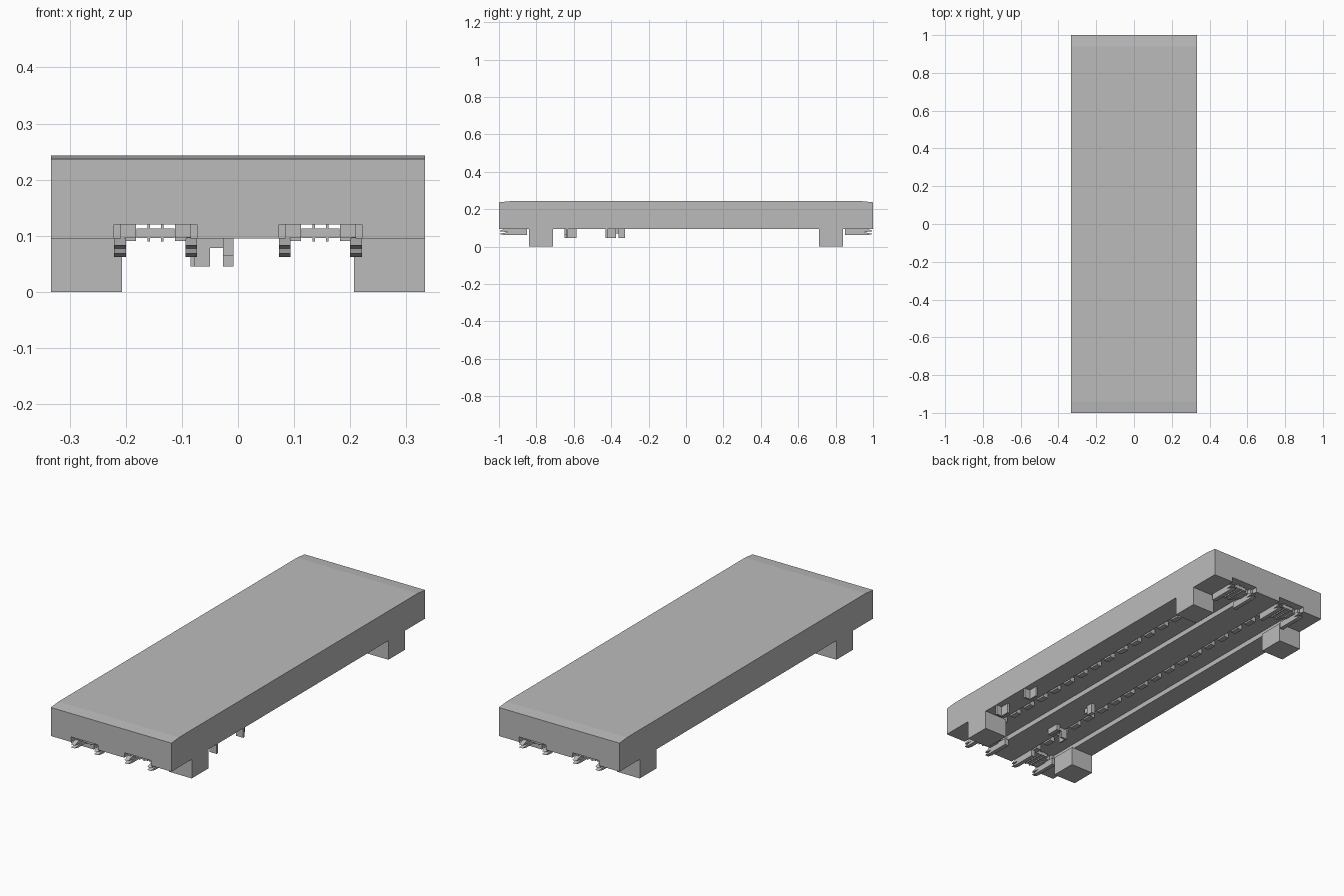
import bpy, bmesh

cube = bpy.data.objects.get("Cube")
if cube:
    bpy.data.objects.remove(cube, do_unlink=True)

grey = bpy.data.materials.new("plain_grey")
grey.use_nodes = True
COLOUR = (0.5, 0.5, 0.5, 1)
grey.diffuse_color = COLOUR
grey.node_tree.nodes["Principled BSDF"].inputs["Base Color"].default_value = COLOUR


def make(name, bm):
    bmesh.ops.recalc_face_normals(bm, faces=bm.faces)
    mesh = bpy.data.meshes.new(name)
    bm.to_mesh(mesh)
    bm.free()
    mesh.materials.append(grey)
    obj = bpy.data.objects.new(name, mesh)
    bpy.context.collection.objects.link(obj)
    return obj


def boxes(name, ranges):
    """One object made of boxes given as x, y and z ranges."""
    bm = bmesh.new()
    for x, y, z in ranges:
        vs = bmesh.ops.create_cube(bm, size=1)["verts"]
        for v in vs:
            v.co = [(r[0] + r[1]) / 2 + c * abs(r[1] - r[0])
                    for r, c in zip((x, y, z), v.co)]
    return make(name, bm)


BASE, TOP, HALF = 0.095, 0.243, 0.333
ROOF = 0.12
IN, OUT = 0.073, 0.221


# Deck: a section with two channels below, lofted with sloping end strips
def section(top):
    return [(-HALF, top), (-HALF, BASE), (-OUT, BASE), (-OUT, ROOF), (-IN, ROOF), (-IN, BASE),
            (IN, BASE), (IN, ROOF), (OUT, ROOF), (OUT, BASE), (HALF, BASE), (HALF, top)]


bm = bmesh.new()
rings = [[bm.verts.new((x, y, z)) for x, z in section(top)]
         for y, top in ((-1, 0.237), (-0.94, TOP), (0.94, TOP), (1, 0.237))]
for a, b in zip(rings, rings[1:]):
    for i in range(len(a)):
        j = (i + 1) % len(a)
        bm.faces.new((a[i], a[j], b[j], b[i]))
for ring in (rings[0], rings[-1]):
    bm.faces.new(ring)
make("deck", bm)

# Four corner feet
for sx in (-1, 1):
    for sy in (-1, 1):
        boxes("foot", [((sx * 0.207, sx * HALF), (sy * 0.71, sy * 0.84), (0, BASE))])

# Small blocks along the left edge of each channel
blocks = []
for edge in (0.21, -0.083):
    for i in range(18):
        y = -0.85 + 0.1 * i
        blocks.append(((edge - 0.027, edge), (y - 0.025, y + 0.025), (0.096, ROOF)))
boxes("channel_blocks", blocks)


# Forked contact prong with a notched tip, drawn as a side profile
def prong(x0, x1, side):
    bm = bmesh.new()
    profile = [(0.85, 0.062), (0.97, 0.062), (1, 0.068), (0.955, 0.077),
               (1, 0.083), (0.97, BASE), (0.85, BASE)]
    face = bm.faces.new([bm.verts.new((x0, side * y, z)) for y, z in profile])
    out = bmesh.ops.extrude_face_region(bm, geom=[face])["geom"]
    moved = [g for g in out if isinstance(g, bmesh.types.BMVert)]
    bmesh.ops.translate(bm, verts=moved, vec=(x1 - x0, 0, 0))
    make("contact_prong", bm)


# End clips: two prongs, upright tabs, side arms and three spring tongues
for side in (-1, 1):
    for mid in (-0.147, 0.147):
        for s in (-1, 1):
            prong(mid + s * 0.053, mid + s * 0.074, side)
            boxes("clip_side", [
                ((mid + s * 0.062, mid + s * 0.074), (side * 0.86, side * 0.97), (0.09, ROOF)),
                ((mid + s * 0.035, mid + s * 0.055), (side * 0.9, side * 0.96), (0.091, 0.097)),
                ((mid + s * 0.035, mid + s * 0.062), (side * 0.88, side * 0.95), (0.097, ROOF))])
        boxes("spring_tongues", [((mid + d - 0.01, mid + d + 0.01), (side * 0.86, side * 0.97),
                                  (0.096, 0.113)) for d in (-0.024, 0, 0.024)])
        boxes("spring_ribs", [((mid + d - 0.002, mid + d + 0.002), (side * 0.86, side * 0.97),
                               (0.09, ROOF)) for d in (-0.012, 0.012)])

# Hanging brackets in the middle and near the left edge
LOW = 0.045
boxes("middle_bracket", [
    ((-0.085, -0.05), (-0.61, -0.6), (LOW, BASE)),
    ((-0.085, -0.077), (-0.65, -0.6), (LOW, BASE)),
    ((-0.05, -0.027), (-0.61, -0.6), (0.078, BASE)),
    ((-0.027, -0.008), (-0.65, -0.585), (LOW + 0.02, BASE))])
boxes("middle_post", [
    ((-0.027, -0.008), (-0.36, -0.325), (LOW, BASE)),
    ((-0.027, -0.02), (-0.395, -0.36), (0.07, BASE))])
for y in (-0.62, -0.41):
    boxes("edge_hook", [
        ((0.29, 0.33), (y - 0.02, y - 0.01), (LOW, BASE)),
        ((0.29, 0.3), (y - 0.01, y + 0.035), (LOW, BASE))])
